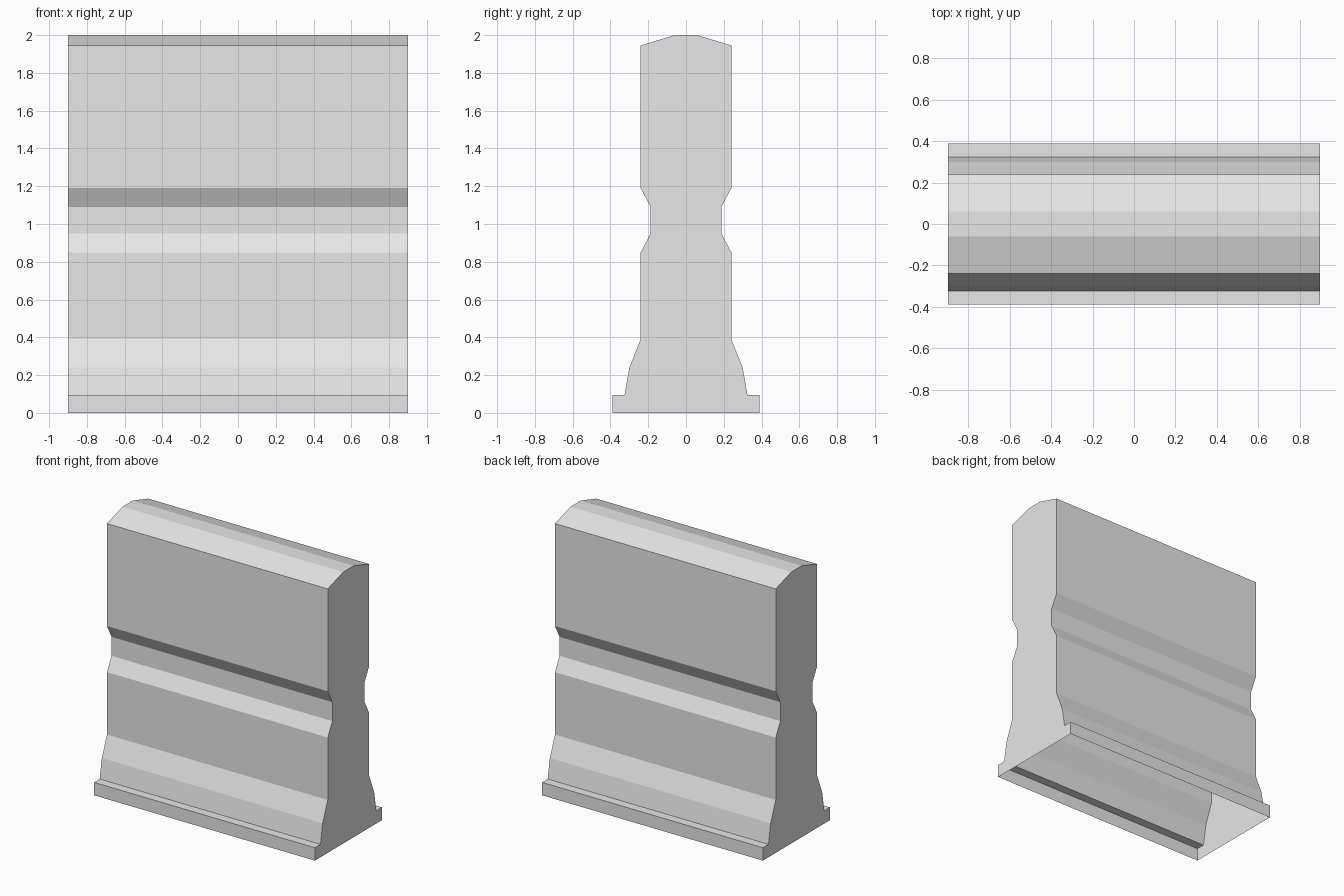
import bpy
import bmesh

cube = bpy.data.objects.get("Cube")
if cube:
    bpy.data.objects.remove(cube, do_unlink=True)

# Plain grey concrete
concrete = bpy.data.materials.new("grey concrete")
concrete.use_nodes = True
grey = (0.8, 0.8, 0.8, 1.0)
concrete.diffuse_color = grey
concrete.node_tree.nodes["Principled BSDF"].inputs["Base Color"].default_value = grey

# Half cross-section (depth, height) from foot to crown
HALF_LENGTH = 0.9
half = [(0.39, 0), (0.39, 0.095), (0.325, 0.095), (0.3, 0.24), (0.24, 0.39),
        (0.24, 0.85), (0.187, 0.95), (0.187, 1.09), (0.24, 1.19),
        (0.24, 1.945), (0.06, 2)]
profile = half + [(-y, z) for y, z in reversed(half)]

# Extruded wall, hollow and open underneath
bm = bmesh.new()
ends = [[bm.verts.new((x, y, z)) for y, z in profile]
        for x in (-HALF_LENGTH, HALF_LENGTH)]
for end in ends:
    bm.faces.new(end)
for i in range(len(profile) - 1):
    bm.faces.new((ends[0][i], ends[0][i + 1], ends[1][i + 1], ends[1][i]))
bmesh.ops.recalc_face_normals(bm, faces=bm.faces)

mesh = bpy.data.meshes.new("barrier_wall")
bm.to_mesh(mesh)
bm.free()
mesh.materials.append(concrete)
wall = bpy.data.objects.new("barrier_wall", mesh)
bpy.context.collection.objects.link(wall)
